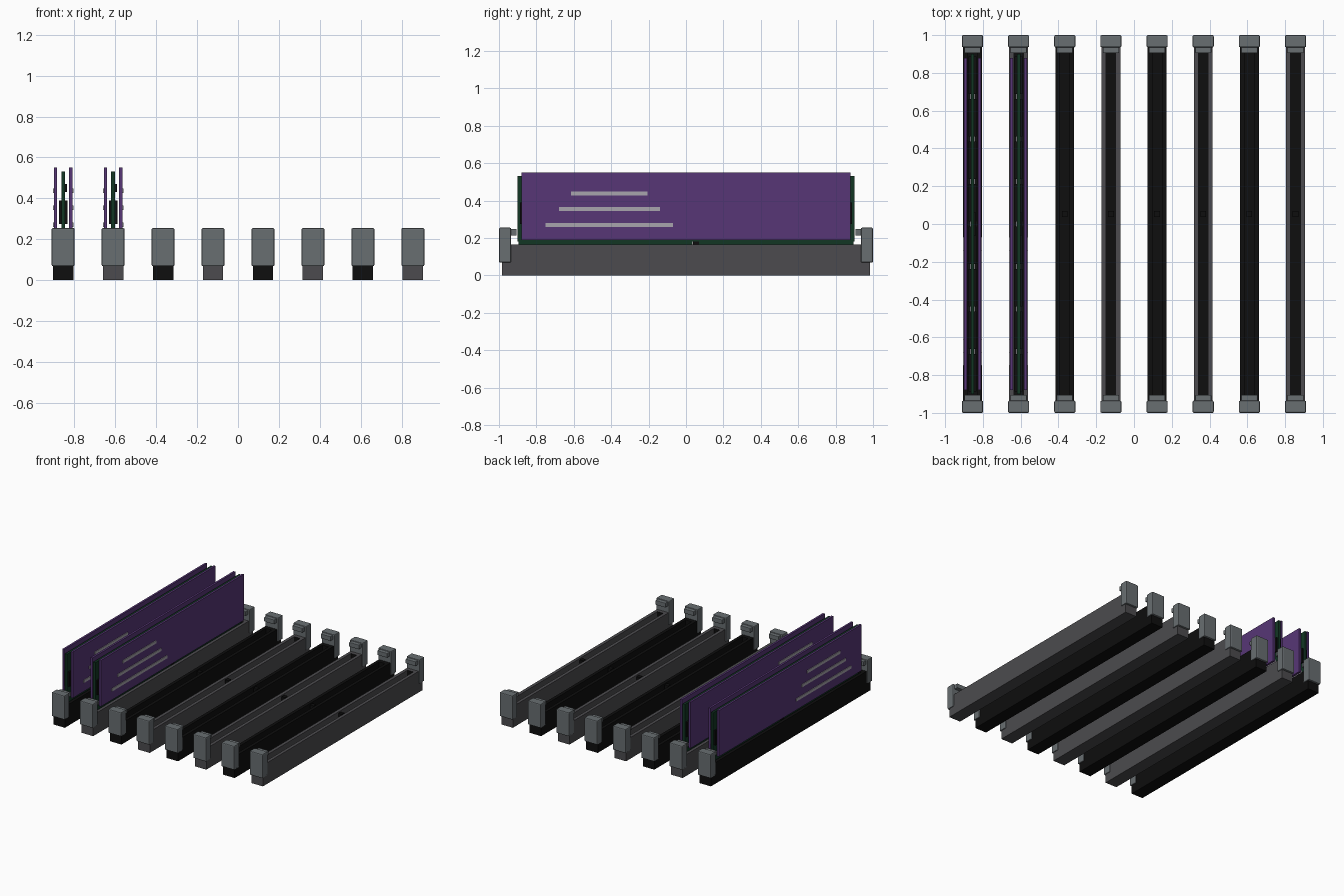
import bpy, bmesh

old = bpy.data.objects.get("Cube")
if old:
    bpy.data.objects.remove(old, do_unlink=True)


def material(name, rgb):
    """Flat material from 0-255 display values, stored as linear."""
    lin = [((c / 255 + 0.055) / 1.055) ** 2.4 if c > 10 else c / 255 / 12.92 for c in rgb]
    m = bpy.data.materials.new(name)
    m.use_nodes = True
    m.diffuse_color = (*lin, 1)
    m.node_tree.nodes["Principled BSDF"].inputs["Base Color"].default_value = (*lin, 1)
    return m


BLACK = material("black plastic", (14, 14, 14))
GREY = material("dark grey plastic", (76, 75, 78))
LATCH = material("latch grey", (104, 110, 113))
PURPLE = material("purple metal", (87, 54, 118))
GREEN = material("circuit board green", (18, 54, 36))
SILVER = material("silver", (168, 165, 174))


def finish(name, bm, mats, bevel=0):
    mesh = bpy.data.meshes.new(name)
    bmesh.ops.recalc_face_normals(bm, faces=bm.faces)
    bm.to_mesh(mesh)
    bm.free()
    for m in mats:
        mesh.materials.append(m)
    ob = bpy.data.objects.new(name, mesh)
    bpy.context.collection.objects.link(ob)
    if bevel:
        mod = ob.modifiers.new("Bevel", "BEVEL")
        mod.width = bevel
        mod.segments = 2
    return ob


def add_box(bm, x, y, z):
    """Box spanning the given (low, high) pairs."""
    verts = bmesh.ops.create_cube(bm, size=1)["verts"]
    for v in verts:
        for i, (a, b) in enumerate((x, y, z)):
            v.co[i] = a if v.co[i] < 0 else b


def box(name, x, y, z, mat, bevel=0):
    bm = bmesh.new()
    add_box(bm, x, y, z)
    return finish(name, bm, [mat], bevel)


def around(c, half):
    return (c - half, c + half)


def span(c, side, a, b):
    return tuple(sorted((c + side * a, c + side * b)))


def slot_body(x, mat):
    """Long bar with a black groove sunk into its top."""
    bm = bmesh.new()
    add_box(bm, around(x, 0.05), around(0, 0.985), (0, 0.165))
    bm.normal_update()
    top = max(bm.faces, key=lambda f: f.calc_center_median().z)
    bmesh.ops.inset_region(bm, faces=[top], thickness=0.035)
    for v in top.verts:
        v.co.y = 0.905 if v.co.y > 0 else -0.905
    walls = bmesh.ops.extrude_face_region(bm, geom=[top])["geom"]
    floor = [g for g in walls if isinstance(g, bmesh.types.BMFace)][0]
    for v in floor.verts:
        v.co.z -= 0.06
    if top.is_valid:
        bmesh.ops.delete(bm, geom=[top], context="FACES_ONLY")
    for f in bm.faces:
        c = f.calc_center_median()
        if abs(c.x - x) < 0.02 and abs(c.y) < 0.95 and 0.1 < c.z < 0.164:
            f.material_index = 1
    return finish("slot_body", bm, [mat, BLACK])


def latch(x, end):
    box("latch", around(x, 0.056), span(0, end, 0.935, 1.0), (0.068, 0.255), LATCH, 0.007)
    box("latch_jaw", around(x, 0.043), span(0, end, 0.905, 0.945), (0.213, 0.248), LATCH, 0.004)


def module(x):
    # circuit board with a notched lower edge
    bm = bmesh.new()
    add_box(bm, around(x, 0.009), around(0, 0.9), (0.182, 0.53))
    add_box(bm, around(x, 0.009), (-0.895, 0.035), (0.12, 0.182))
    add_box(bm, around(x, 0.009), (0.07, 0.895), (0.12, 0.182))
    finish("circuit_board", bm, [GREEN])
    for side in (-1, 1):
        box("contact_strip", span(x, side, 0.008, 0.013), around(0, 0.87), (0.192, 0.215), SILVER)
        box("heat_plate", span(x, side, 0.029, 0.045), around(0, 0.88), (0.19, 0.55), PURPLE)
        # memory chips along the board
        bm = bmesh.new()
        for i in range(8):
            add_box(bm, span(x, side, 0.008, 0.021), around((i - 3.5) * 0.225, 0.1), (0.275, 0.39))
        finish("memory_chips", bm, [BLACK])
        # thin raised stripes on the outer face
        bm = bmesh.new()
        for y, z in (((-0.75, -0.07), 0.27), ((-0.68, -0.14), 0.354), ((-0.615, -0.205), 0.438)):
            add_box(bm, span(x, side, 0.044, 0.05), y, around(z, 0.011))
        finish("plate_stripes", bm, [SILVER])
    box("controller_chip", (x + 0.008, x + 0.018), around(0, 0.06), (0.43, 0.47), BLACK)


# Row of eight alternating slots, the first two filled
for n in range(8):
    cx = (n - 3.5) * 0.2443
    slot_body(cx, GREY if n % 2 else BLACK)
    box("slot_key", around(cx, 0.015), around(0.0525, 0.016), (0.1, 0.18 if n < 2 else 0.163), BLACK)
    for end in (-1, 1):
        latch(cx, end)
    if n < 2:
        module(cx)
